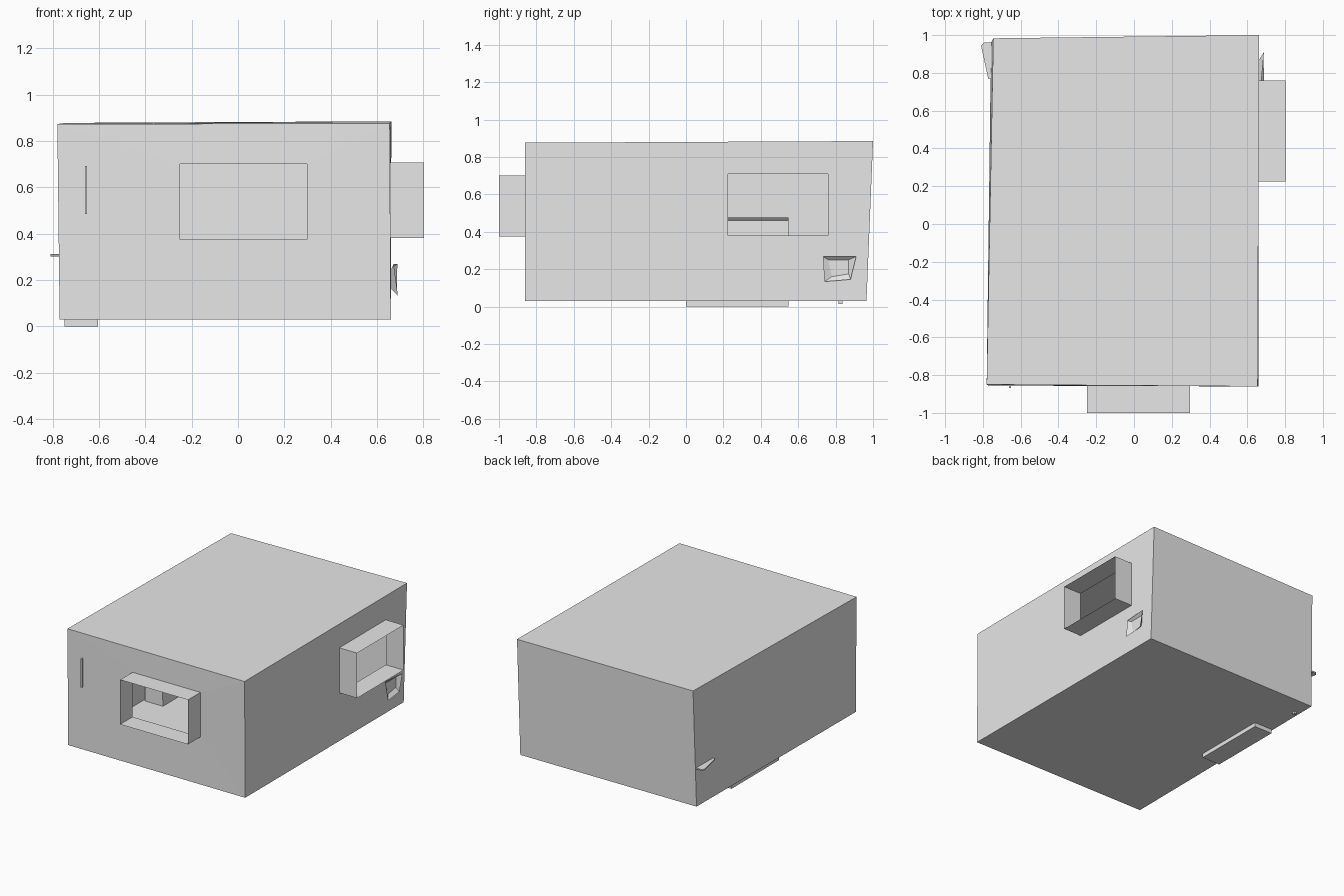
import bpy
import bmesh
from mathutils import Vector

cube = bpy.data.objects.get("Cube")
if cube:
    bpy.data.objects.remove(cube, do_unlink=True)

grey = bpy.data.materials.new("plain_grey")
grey.use_nodes = True
grey.diffuse_color = (0.8, 0.8, 0.8, 1)
grey.node_tree.nodes["Principled BSDF"].inputs["Base Color"].default_value = (0.8, 0.8, 0.8, 1)


def make(name, polygons):
    """Join a few polygons into one flat-shaded object."""
    bm = bmesh.new()
    for poly in polygons:
        bm.faces.new([bm.verts.new(p) for p in poly])
    bmesh.ops.remove_doubles(bm, verts=bm.verts, dist=0.0005)
    bmesh.ops.recalc_face_normals(bm, faces=bm.faces)
    mesh = bpy.data.meshes.new(name)
    bm.to_mesh(mesh)
    bm.free()
    mesh.materials.append(grey)
    obj = bpy.data.objects.new(name, mesh)
    bpy.context.collection.objects.link(obj)
    return obj


def bridge(loop_a, loop_b):
    """Quads between two matching closed loops."""
    n = len(loop_a)
    return [(loop_a[i], loop_a[(i + 1) % n], loop_b[(i + 1) % n], loop_b[i]) for i in range(n)]


def prism(name, loop, offset):
    """Closed solid from a polygon swept along an offset."""
    far = [tuple(Vector(p) + Vector(offset)) for p in loop]
    return make(name, bridge(loop, far) + [loop, far])


# Corners of the slightly skewed room: front left, front right, back right, back left as drawn from above
floor = [(-0.77, -0.855, 0.03), (0.66, -0.86, 0.03), (0.66, 0.965, 0.03), (-0.757, 0.96, 0.03)]
ceiling = [(-0.78, -0.85, 0.873), (0.655, -0.86, 0.876), (0.662, 1.0, 0.885), (-0.745, 0.983, 0.878)]
walls = bridge(floor, ceiling)
make("floor", [floor])
make("ceiling", [ceiling])
make("back_wall", [walls[2]])
make("plain_side_wall", [walls[3]])

# Walls pierced by windows, each with an open projecting surround
front_hole = [(x, -0.857, z) for x, z in ((-0.25, 0.375), (0.297, 0.375), (0.297, 0.7), (-0.25, 0.7))]
side_hole = [(0.659, y, z) for y, z in ((0.225, 0.38), (0.76, 0.38), (0.76, 0.708), (0.225, 0.708))]
for name, wall, hole, axis, outer in (
    ("front", walls[0], front_hole, 1, -1.0),
    ("side", walls[1], side_hole, 0, 0.803),
):
    make(name + "_wall", bridge(wall, hole))
    rim = [tuple(outer if i == axis else c for i, c in enumerate(p)) for p in hole]
    make(name + "_window_surround", bridge(hole, rim))

# Low cabinet against the plain wall, passing just below the floor
section = [(-0.75, 0), (-0.605, 0), (-0.605, 0.03), (-0.62, 0.46), (-0.605, 0.475), (-0.75, 0.475)]
prism("cabinet", [(x, 0.0, z) for x, z in section], (0, 0.548, 0))

# Thin upright strip on the front
strip = [(-0.661, -0.868, 0.485), (-0.651, -0.868, 0.485), (-0.651, -0.868, 0.692), (-0.661, -0.868, 0.692)]
prism("front_strip", strip, (0, 0.016, 0))

# Thin shelf poking through the plain wall
shelf = [(-0.772, 0.77), (-0.74, 0.765), (-0.735, 0.96), (-0.795, 0.96), (-0.81, 0.945)]
prism("shelf_edge", [(x, y, 0.302) for x, y in shelf], (0, 0, 0.009))

# Small foot under the floor
foot = [(-0.73, 0.815, 0.015), (-0.71, 0.815, 0.015), (-0.71, 0.837, 0.015), (-0.73, 0.837, 0.015)]
prism("floor_foot", foot, (0, 0, 0.015))

# Ragged open recess on the window side
inner = [(0.663, y, z) for y, z in ((0.78, 0.16), (0.87, 0.175), (0.87, 0.25), (0.76, 0.25))]
lip = [(0.69, 0.74, 0.133), (0.685, 0.88, 0.145), (0.688, 0.91, 0.268), (0.672, 0.732, 0.268)]
make("side_recess", bridge(inner, lip) + [inner])
